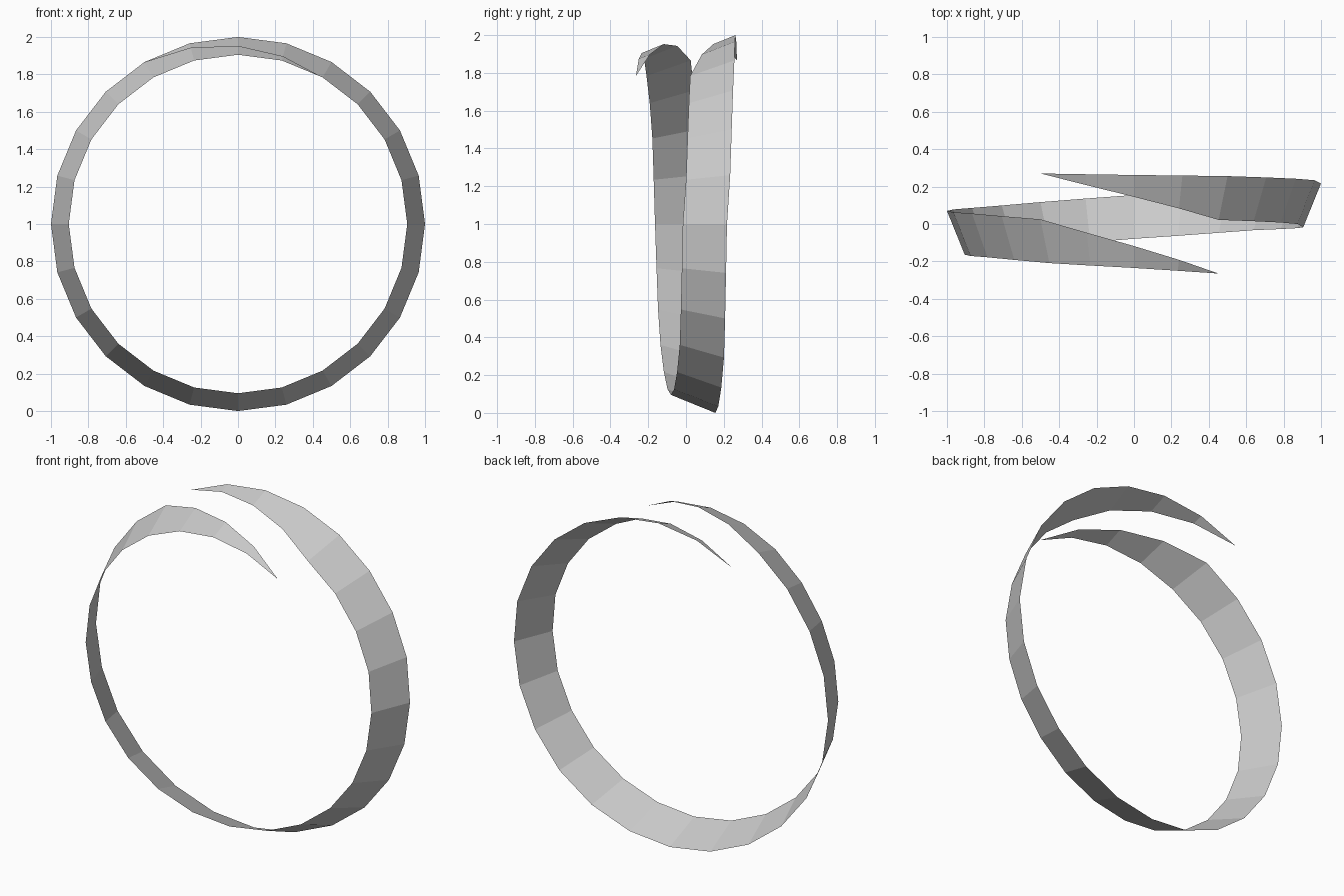
import bpy, bmesh
from math import sin, cos, radians

if "Cube" in bpy.data.objects:
    bpy.data.objects.remove(bpy.data.objects["Cube"])

R_OUT, R_IN, HALF_W = 1.0, 0.905, 0.117
# centre-line depth (y) every 15 or 30 degrees of turn, clockwise from the top
DRIFT = [(-30, .153), (0, .145), (30, .139), (60, .125), (75, .117), (90, .1),
         (120, .09), (135, .084), (150, .07), (180, .038), (210, 0), (225, -.018),
         (240, -.031), (270, -.047), (300, -.061), (315, -.075), (330, -.092),
         (360, -.118), (390, -.148)]


def centre_y(a):
    for (a0, y0), (a1, y1) in zip(DRIFT, DRIFT[1:]):
        if a <= a1:
            return y0 + (y1 - y0) * (a - a0) / (a1 - a0)


def rim_point(a, t):
    """Point across the slanted band: t=0 outer rear edge, t=1 inner front edge."""
    r = R_OUT + (R_IN - R_OUT) * t
    return (r * sin(radians(a)), centre_y(a) + HALF_W * (1 - 2 * t), 1 + r * cos(radians(a)))


# Open spiral band, both ends tapering to a point over 60 degrees
bm = bmesh.new()
rows = []
for a in range(-30, 391, 15):
    t_outer = max(0.0, (a - 330) / 60)
    t_inner = min(1.0, (a + 30) / 60)
    outer = bm.verts.new(rim_point(a, t_outer))
    inner = outer if t_inner - t_outer < 1e-6 else bm.verts.new(rim_point(a, t_inner))
    rows.append((outer, inner))
for (o0, i0), (o1, i1) in zip(rows, rows[1:]):
    bm.faces.new(list(dict.fromkeys((o0, o1, i1, i0))))

bmesh.ops.recalc_face_normals(bm, faces=bm.faces)
bm.faces.ensure_lookup_table()
side = bm.faces[8]  # right-hand facet should face outwards
if side.normal.x < 0:
    bmesh.ops.reverse_faces(bm, faces=bm.faces)
mesh = bpy.data.meshes.new("spiral_band")
bm.to_mesh(mesh)
bm.free()
band = bpy.data.objects.new("spiral_band", mesh)
bpy.context.collection.objects.link(band)
